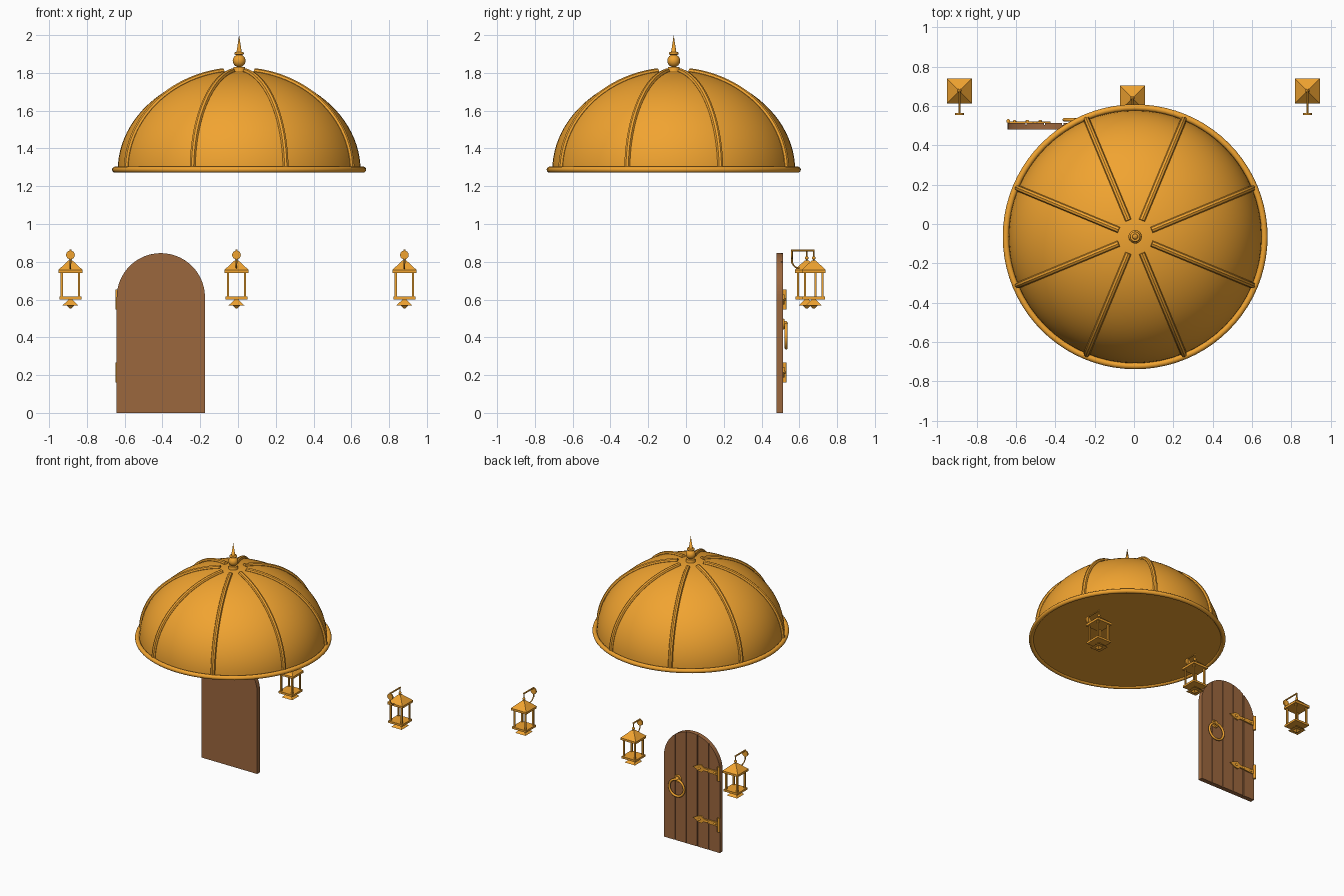
import bpy, bmesh, math
from mathutils import Vector, Matrix

if "Cube" in bpy.data.objects:
    bpy.data.objects.remove(bpy.data.objects["Cube"])


def material(name, color):
    m = bpy.data.materials.new(name)
    m.diffuse_color = color
    m.use_nodes = True
    m.node_tree.nodes["Principled BSDF"].inputs["Base Color"].default_value = m.diffuse_color
    return m


GOLD = material("gold", (0.88, 0.37, 0.03, 1))
WOOD = material("wood", (0.33, 0.135, 0.048, 1))


def finish(ob, name, mat=GOLD, smooth=True):
    ob.name = name
    ob.data.materials.append(mat)
    if smooth:
        bpy.ops.object.select_all(action='DESELECT')
        ob.select_set(True)
        bpy.context.view_layer.objects.active = ob
        bpy.ops.object.shade_smooth_by_angle(angle=math.radians(35))
    return ob


def from_bm(bm, name, mat=GOLD, smooth=True):
    bmesh.ops.recalc_face_normals(bm, faces=bm.faces)
    me = bpy.data.meshes.new(name)
    bm.to_mesh(me)
    bm.free()
    ob = bpy.data.objects.new(name, me)
    bpy.context.collection.objects.link(ob)
    return finish(ob, name, mat, smooth)


def box(name, c, size, mat=GOLD):
    bm = bmesh.new()
    bmesh.ops.create_cube(bm, size=1, matrix=Matrix.Translation(c) @ Matrix.Diagonal((*size, 1)))
    return from_bm(bm, name, mat, False)


def rod(name, a, b, r1, r2=None, n=16):
    a, b = Vector(a), Vector(b)
    bm = bmesh.new()
    rot = (b - a).to_track_quat('Z', 'Y').to_matrix().to_4x4()
    bmesh.ops.create_cone(bm, cap_ends=True, segments=n, radius1=r1, radius2=r1 if r2 is None else r2,
                          depth=(b - a).length, matrix=Matrix.Translation((a + b) / 2) @ rot)
    return from_bm(bm, name)


def ball(name, c, r, scale=(1, 1, 1)):
    bm = bmesh.new()
    bmesh.ops.create_uvsphere(bm, u_segments=20, v_segments=12, radius=r,
                              matrix=Matrix.Translation(c) @ Matrix.Diagonal((*scale, 1)))
    return from_bm(bm, name)


def pyramid(name, c, half_low, half_top, z0, z1):
    bm = bmesh.new()
    k = math.sqrt(2)
    bmesh.ops.create_cone(bm, cap_ends=True, segments=4, radius1=half_low * k, radius2=half_top * k, depth=z1 - z0,
                          matrix=Matrix.Translation((c[0], c[1], (z0 + z1) / 2)) @ Matrix.Rotation(math.pi / 4, 4, 'Z'))
    return from_bm(bm, name, GOLD, False)


def lathe(name, c, profile, n=64):
    bm = bmesh.new()
    vs = [bm.verts.new((c[0] + r, c[1], z)) for r, z in profile]
    es = [bm.edges.new(p) for p in zip(vs, vs[1:])]
    bmesh.ops.spin(bm, geom=vs + es, cent=(c[0], c[1], 0), axis=(0, 0, 1), angle=math.tau, steps=n)
    bmesh.ops.remove_doubles(bm, verts=bm.verts, dist=1e-5)
    return from_bm(bm, name)


def tube(name, pts, r):
    cu = bpy.data.curves.new(name, 'CURVE')
    cu.dimensions = '3D'
    cu.bevel_depth = r
    cu.bevel_resolution = 2
    cu.use_fill_caps = True
    sp = cu.splines.new('POLY')
    sp.points.add(len(pts) - 1)
    for p, co in zip(sp.points, pts):
        p.co = (*co, 1)
    ob = bpy.data.objects.new(name, cu)
    bpy.context.collection.objects.link(ob)
    bpy.ops.object.select_all(action='DESELECT')
    ob.select_set(True)
    bpy.context.view_layer.objects.active = ob
    bpy.ops.object.convert(target='MESH')
    return finish(bpy.context.object, name)


def torus(name, c, R, r, rot=(0, 0, 0), n=64):
    bpy.ops.mesh.primitive_torus_add(location=c, rotation=rot, major_radius=R, minor_radius=r,
                                     major_segments=n, minor_segments=12)
    return finish(bpy.context.object, name)


def slab(name, outline, y0, y1, mat):
    """Extrude an (x, z) outline along y."""
    bm = bmesh.new()
    f = bm.faces.new([bm.verts.new((x, y0, z)) for x, z in outline])
    ext = bmesh.ops.extrude_face_region(bm, geom=[f])['geom']
    bmesh.ops.translate(bm, vec=(0, y1 - y0, 0), verts=[v for v in ext if isinstance(v, bmesh.types.BMVert)])
    return from_bm(bm, name, mat, False)


# Dome: closed half ellipsoid with base ring and eight ribs
DC, DR, DZ, DH = (0.006, -0.065), 0.643, 1.283, 0.529
arc = [i / 24 * math.pi / 2 for i in range(25)]
lathe("dome", DC, [(0, DZ)] + [(DR * math.cos(t) if t < 1.57 else 0, DZ + DH * math.sin(t)) for t in arc])
torus("dome_base_ring", (*DC, 1.288), 0.657, 0.016, n=80)
t_end = math.acos(0.09 / DR)
for i in range(8):
    a = math.radians(22.5 + 45 * i)
    pts = []
    for j in range(25):
        t = t_end * j / 24
        r, z = (DR + 0.002) * math.cos(t), DZ + (DH + 0.002) * math.sin(t)
        pts.append((DC[0] + r * math.cos(a), DC[1] + r * math.sin(a), z))
    tube("dome_rib", pts, 0.016)

# Finial
rod("finial_collar", (*DC, 1.80), (*DC, 1.832), 0.036, 0.03, 24)
ball("finial_ball", (*DC, 1.864), 0.034)
torus("finial_ring", (*DC, 1.903), 0.019, 0.007, n=24)
rod("finial_spike", (*DC, 1.89), (*DC, 2.0), 0.017, 0.0, 24)

# Arched door: backing board and five planks
X0, X1, SPRING = -0.642, -0.175, 0.612
CX, R = (X0 + X1) / 2, (X1 - X0) / 2


def arch_z(x):
    return SPRING + math.sqrt(max(0, R * R - (x - CX) ** 2))


def arch_outline(a, b):
    ta, tb = (math.acos(max(-1, min(1, (x - CX) / R))) for x in (a, b))
    n = max(6, int(abs(ta - tb) * 14))
    top = [tb + (ta - tb) * i / n for i in range(n + 1)]
    return [(a, 0), (b, 0)] + [(CX + R * math.cos(t), SPRING + R * math.sin(t)) for t in top]


slab("door_board", arch_outline(X0, X1), 0.479, 0.504, WOOD)
w = (X1 - X0) / 5
for i in range(5):
    a = X0 + i * w + (0.003 if i else 0)
    b = X0 + (i + 1) * w - (0.003 if i < 4 else 0)
    slab("door_plank", arch_outline(a, b), 0.504, 0.513, WOOD)

# Strap hinges with spear tips
for z in (0.60, 0.215):
    rod("hinge_barrel", (X0 + 0.003, 0.523, z - 0.053), (X0 + 0.003, 0.523, z + 0.053), 0.01)
    half = [(0, 0.018), (0.13, 0.011), (0.15, 0.027), (0.175, 0.022)]
    pts = half + [(0.218, 0)] + [(x, -h) for x, h in reversed(half)]
    slab("hinge_strap", [(X0 + x, z + h) for x, h in pts], 0.512, 0.522, GOLD)
    for dx in (0.035, 0.1, 0.165):
        ball("hinge_rivet", (X0 + dx, 0.522, z), 0.009, (1, 0.8, 1))

# Ring handle
HX = -0.293
rod("handle_plate", (HX, 0.512, 0.47), (HX, 0.522, 0.47), 0.03, 0.025, 24)
ball("handle_boss", (HX, 0.524, 0.472), 0.015)
torus("handle_ring", (HX, 0.53, 0.406), 0.062, 0.0085, (math.pi / 2, 0, 0), 40)


# Hanging lanterns on wall brackets
def lantern(x, y):
    c, wall = (x, y), 0.56
    pyramid("lantern_roof", c, 0.064, 0.009, 0.757, 0.808)
    box("lantern_roof_slab", (x, y, 0.749), (0.126, 0.126, 0.016))
    box("lantern_floor", (x, y, 0.609), (0.118, 0.118, 0.015))
    for sx in (-1, 1):
        for sy in (-1, 1):
            box("lantern_post", (x + sx * 0.046, y + sy * 0.046, 0.68), (0.011, 0.011, 0.13))
    pyramid("lantern_foot", c, 0.043, 0.008, 0.568, 0.602)
    pyramid("lantern_foot_tip", c, 0.004, 0.02, 0.552, 0.568)
    ball("lantern_knob", (x, y, 0.82), 0.01)
    rod("lantern_hanger", (x, y, 0.80), (x, y, 0.862), 0.004, n=8)
    rod("bracket_arm", (x, wall, 0.86), (x, y + 0.003, 0.86), 0.0055, n=10)
    rod("bracket_upright", (x, wall + 0.001, 0.79), (x, wall + 0.001, 0.864), 0.005, n=10)
    rod("bracket_plate", (x, wall - 0.005, 0.836), (x, wall + 0.005, 0.836), 0.023, n=24)
    tube("bracket_scroll", [(x, wall + 0.042 * (1 - math.cos(t)), 0.81 - 0.045 * math.sin(t))
                            for t in [i / 10 * math.pi / 2 for i in range(11)]], 0.004)


for x, y in ((-0.887, 0.676), (-0.008, 0.639), (0.881, 0.676)):
    lantern(x, y)
